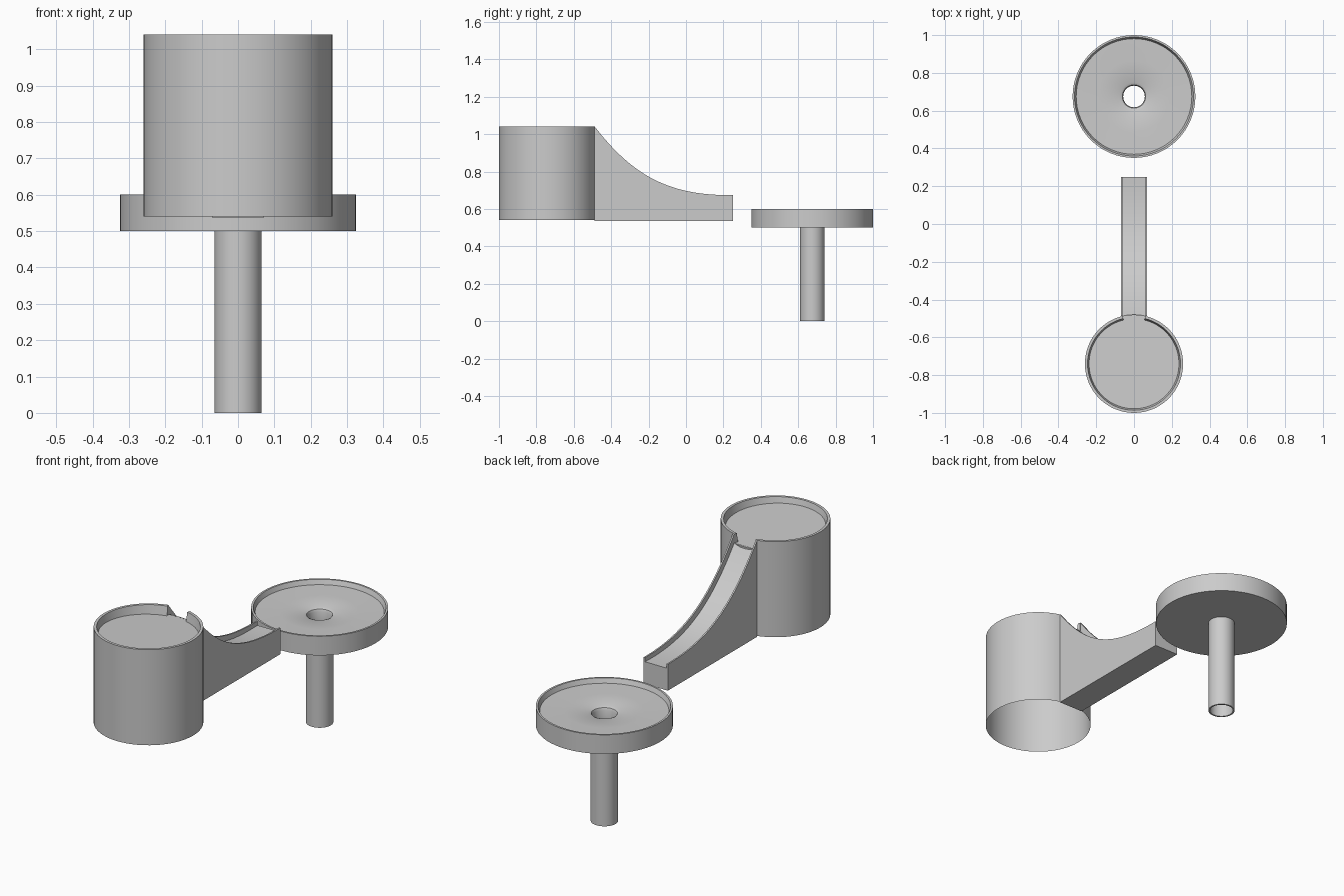
import bpy, bmesh, math

if "Cube" in bpy.data.objects:
    bpy.data.objects.remove(bpy.data.objects["Cube"])

SEG = 64


def finish(name, bm):
    bmesh.ops.remove_doubles(bm, verts=bm.verts, dist=1e-5)
    bmesh.ops.recalc_face_normals(bm, faces=bm.faces)
    me = bpy.data.meshes.new(name)
    bm.to_mesh(me)
    bm.free()
    ob = bpy.data.objects.new(name, me)
    bpy.context.collection.objects.link(ob)
    bpy.ops.object.select_all(action='DESELECT')
    ob.select_set(True)
    bpy.context.view_layer.objects.active = ob
    bpy.ops.object.shade_smooth_by_angle(angle=math.radians(30))
    return ob


def bridge(bm, a, b, closed=False):
    n = len(a)
    for i in range(n if closed else n - 1):
        j = (i + 1) % n
        bm.faces.new((a[i], a[j], b[j], b[i]))


def lathe(name, profile, cy):
    # revolve a closed (radius, z) loop about a vertical axis at y = cy
    bm = bmesh.new()
    rings = [[bm.verts.new((r * math.cos(2 * math.pi * i / SEG),
                            cy + r * math.sin(2 * math.pi * i / SEG), z))
              for i in range(SEG)] for r, z in profile]
    for k in range(len(rings)):
        bridge(bm, rings[k - 1], rings[k], True)
    return finish(name, bm)


# round receiving basin with a shallow funnel floor and drain hole
lathe("basin", [(.057, .5), (.325, .5), (.325, .6), (.315, .6), (.306, .576),
                (.19, .573), (.075, .568), (.062, .562), (.057, .55)], .675)

# hollow pipe under the basin
lathe("drain_pipe", [(.057, 0), (.065, 0), (.065, .5), (.057, .5)], .675)

# upper tank: open-bottomed shell, tilted floor, rim notched for the chute
CY, R = -.74, .26
gap = math.asin(.06 / R)
rim = [math.pi / 2 + gap + (2 * math.pi - 2 * gap) * i / SEG for i in range(SEG + 1)]
notch = [math.pi / 2 - gap + 2 * gap * i / 6 for i in range(7)]


def floor_z(y):
    return 1.012 - .04 * (y + 1)


bm = bmesh.new()


def arc(angles, r, z=None):
    out = []
    for a in angles:
        y = CY + r * math.sin(a)
        out.append(bm.verts.new((r * math.cos(a), y, floor_z(y) if z is None else z)))
    return out


levels = [arc(rim, R, .54), arc(rim, R), arc(rim, R, 1.04), arc(rim, .246, 1.04), arc(rim, .238)]
for a, b in zip(levels, levels[1:]):
    bridge(bm, a, b)
for end in (0, -1):                        # notch jambs
    bm.faces.new([lv[end] for lv in levels[1:]])
low, lip, inner = arc(notch, R, .54), arc(notch, R), arc(notch, .238)
bridge(bm, low, lip)
bridge(bm, lip, inner)
centre = bm.verts.new((0, CY, floor_z(CY)))
for edge in (levels[-1], inner):           # floor
    for a, b in zip(edge, edge[1:]):
        bm.faces.new((a, b, centre))
finish("tank", bm)

# curved chute: U-shaped section swept along a falling bezier
P = [(-.488, 1.04), (-.28, .77), (-.08, .67), (.25, .674)]
bm = bmesh.new()
sections = []
N = 24
for i in range(N + 1):
    t = i / N
    w = ((1 - t) ** 3, 3 * t * (1 - t) ** 2, 3 * t * t * (1 - t), t ** 3)
    y = sum(k * p[0] for k, p in zip(w, P))
    z = sum(k * p[1] for k, p in zip(w, P))
    f = z - (.048 * (1 - t) + .022 * t)
    half = [(.07, .536), (.07, z), (.062, z), (.062, f)]
    loop = half + [(-x, h) for x, h in reversed(half)]
    sections.append([bm.verts.new((x, y, h)) for x, h in loop])
for a, b in zip(sections, sections[1:]):
    bridge(bm, a, b, True)
bm.faces.new(sections[-1])
finish("chute", bm)
